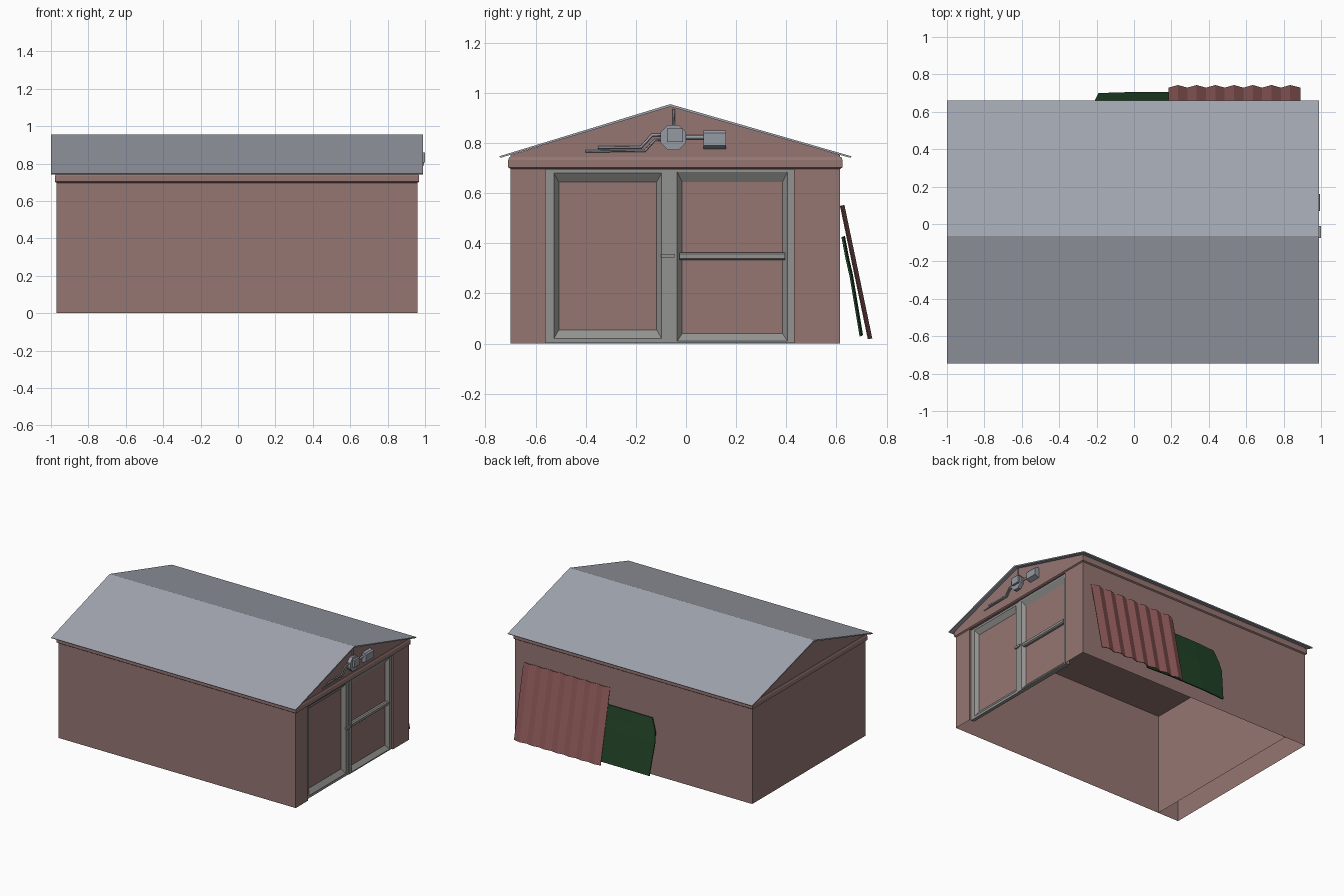
import bpy, bmesh, math

if "Cube" in bpy.data.objects:
    bpy.data.objects.remove(bpy.data.objects["Cube"])


def material(name, r, g, b):
    m = bpy.data.materials.new(name)
    m.diffuse_color = (r, g, b, 1)
    m.use_nodes = True
    m.node_tree.nodes["Principled BSDF"].inputs["Base Color"].default_value = m.diffuse_color
    return m


WALL = material("brick", 0.30, 0.18, 0.17)
ROOF = material("slate", 0.36, 0.38, 0.43)
FRAME = material("frame", 0.29, 0.29, 0.28)
METAL = material("metal", 0.30, 0.32, 0.36)
RUST = material("rust", 0.27, 0.10, 0.10)
GREEN = material("green", 0.015, 0.055, 0.02)


def make(name, verts, faces, mats, fix=True):
    me = bpy.data.meshes.new(name)
    me.from_pydata(verts, [], faces)
    if fix:
        bm = bmesh.new()
        bm.from_mesh(me)
        bmesh.ops.recalc_face_normals(bm, faces=bm.faces)
        bm.to_mesh(me)
        bm.free()
    for m in mats:
        me.materials.append(m)
    ob = bpy.data.objects.new(name, me)
    bpy.context.collection.objects.link(ob)
    return ob


def prism(name, profile, a, b, place, mat):
    """Closed 2D profile extruded from a to b; place maps (u, v, w) to xyz."""
    n = len(profile)
    verts = [place(u, v, w) for w in (a, b) for u, v in profile]
    faces = [(i, (i + 1) % n, n + (i + 1) % n, n + i) for i in range(n)]
    faces += [tuple(range(n))[::-1], tuple(range(n, 2 * n))]
    return make(name, verts, faces, [mat])


def along_x(u, v, w):
    return (w, u, v)


def along_y(u, v, w):
    return (u, w, v)


def box(name, x0, x1, y0, y1, z0, z1, mat):
    return prism(name, [(y0, z0), (y1, z0), (y1, z1), (y0, z1)], x0, x1, along_x, mat)


def rect_loft(name, loops, place, mats):
    """Rectangles (u0, u1, v0, v1, w) joined in order, last one filled."""
    verts, faces = [], []
    for u0, u1, v0, v1, w in loops:
        verts += [place(u, v, w) for u, v in ((u0, v0), (u1, v0), (u1, v1), (u0, v1))]
    for k in range(len(loops) - 1):
        for i in range(4):
            j = (i + 1) % 4
            faces.append((4 * k + i, 4 * k + j, 4 * k + 4 + j, 4 * k + 4 + i))
    n = len(verts)
    faces.append((n - 4, n - 3, n - 2, n - 1))
    ob = make(name, verts, faces, mats, fix=False)
    ob.data.polygons[len(faces) - 1].material_index = len(mats) - 1
    return ob


def pipe(name, points, radius, mat):
    cu = bpy.data.curves.new(name, "CURVE")
    cu.dimensions = "3D"
    cu.bevel_depth = radius
    cu.bevel_resolution = 0
    cu.use_fill_caps = True
    sp = cu.splines.new("POLY")
    sp.points.add(len(points) - 1)
    for p, (y, z) in zip(sp.points, points):
        p.co = (0.967, y, z, 1)
    cu.materials.append(mat)
    ob = bpy.data.objects.new(name, cu)
    bpy.context.collection.objects.link(ob)
    bpy.ops.object.select_all(action="DESELECT")
    bpy.context.view_layer.objects.active = ob
    ob.select_set(True)
    bpy.ops.object.convert(target="MESH")


X0, X1, Y0, Y1 = -0.97, 0.96, -0.70, 0.615
D0, D1 = -0.56, 0.43          # doorway
RIDGE = -0.063

# Walls: open-bottomed shell wrapped round to the doorway
plan = [(0.92, D1), (X1, D1), (X1, Y1), (X0, Y1), (X0, Y0), (X1, Y0), (X1, D0), (0.92, D0)]
n = len(plan)
make("walls", [(x, y, z) for z in (0, 0.74) for x, y in plan],
     [(i, i + 1, n + i + 1, n + i) for i in range(n - 1)], [WALL], fix=False)
make("inner_wall", [(-0.80, Y0, 0), (-0.80, Y1, 0), (-0.80, Y1, 0.74), (-0.80, Y0, 0.74)],
     [(0, 1, 2, 3)], [WALL])
box("door_header", 0.92, X1, D0, D1, 0.695, 0.74, WALL)

# Moulding under the eaves, capped as the ceiling
rect_loft("eaves_moulding",
          [(X0 - o, X1 + o, Y0 - o, Y1 + o, z) for o, z in
           ((0, 0.697), (0.009, 0.703), (0.009, 0.733), (0.004, 0.745), (0.0, 0.745))],
          lambda u, v, w: (u, v, w), [WALL])

# Gable block and roof
prism("gables", [(Y0, 0.744), (Y1, 0.744), (Y1, 0.752), (RIDGE, 0.947), (Y0, 0.752)],
      X0, X1, along_x, WALL)
prism("roof", [(-0.745, 0.747), (RIDGE, 0.955), (0.66, 0.747),
               (0.655, 0.741), (RIDGE, 0.945), (-0.74, 0.741)], -1.0, 0.99, along_x, ROOF)


# Doors: flat frame, sloped reveal, recessed panel
def door(name, outer, hole, inner, face):
    rect_loft(name, [(*outer, 0.92), (*outer, face), (*hole, face), (*inner, face - 0.025)],
              along_x, [FRAME, WALL])


door("left_door", (D0, -0.065, 0.002, 0.698), (-0.527, -0.097, 0.02, 0.68),
     (-0.507, -0.117, 0.055, 0.645), 0.945)
door("right_door", (-0.065, D1, 0.002, 0.698), (-0.035, 0.405, 0.01, 0.685),
     (-0.015, 0.385, 0.04, 0.645), 0.95)
prism("door_crossbar", [(0.92, 0.333), (0.94, 0.333), (0.948, 0.34), (0.948, 0.357),
                        (0.94, 0.364), (0.92, 0.364)], -0.025, 0.395, along_y, FRAME)
box("door_latch", 0.94, 0.957, -0.10, -0.045, 0.343, 0.358, FRAME)

# Junction box, lamp and conduits on the gable
octagon = [(-0.05 + 0.055 * math.cos(math.radians(22.5 + 45 * i)),
            0.822 + 0.055 * math.sin(math.radians(22.5 + 45 * i))) for i in range(8)]
prism("junction_box", octagon, 0.955, 0.985, along_x, METAL)
box("junction_cover", 0.98, 1.0, -0.075, -0.012, 0.805, 0.858, METAL)
prism("wall_lamp", [(0.955, 0.85), (0.985, 0.85), (0.994, 0.84), (0.994, 0.79), (0.955, 0.775)],
      0.07, 0.16, along_y, METAL)
pipe("lamp_arm", [(-0.01, 0.823), (0.08, 0.823)], 0.009, METAL)
pipe("ridge_conduit", [(-0.048, 0.86), (-0.048, 0.935)], 0.005, METAL)
pipe("upper_conduit", [(-0.09, 0.832), (-0.135, 0.832), (-0.18, 0.783), (-0.35, 0.783)], 0.006, METAL)
pipe("lower_conduit", [(-0.09, 0.812), (-0.125, 0.812), (-0.165, 0.768), (-0.40, 0.768)], 0.005, METAL)

# Corrugated sheet leaning on the back wall
cols = [0.185] + [0.235 + 0.05 * i for i in range(13)] + [0.89]
sheet = []
for y, z in ((0.729, 0.018), (0.618, 0.55)):
    for i, x in enumerate(cols):
        bump = 0.014 * (i % 2)
        sheet.append((x, y + bump, z + 0.2 * bump))
n = len(cols)
ob = make("corrugated_sheet", sheet, [(i + 1, i, n + i, n + i + 1) for i in range(n - 1)], [RUST])
mod = ob.modifiers.new("thickness", "SOLIDIFY")
mod.thickness = 0.004

# Green curved panel tucked behind the sheet: mirrored half outline rows
rows = [(0.33, 0.706, 0.03), (0.35, 0.666, 0.27), (0.34, 0.650, 0.34), (0.305, 0.634, 0.425)]
verts = []
for w, y, z in rows:
    verts += [(0.14 - w, y - 0.006, z), (0.0, y, z + 0.004), (0.28, y, z + 0.004), (0.14 + w, y - 0.006, z)]
ob = make("green_panel", verts, [(4 * r + c + 1, 4 * r + c, 4 * r + c + 4, 4 * r + c + 5)
                                 for r in range(3) for c in range(3)], [GREEN])
mod = ob.modifiers.new("thickness", "SOLIDIFY")
mod.thickness = 0.008
